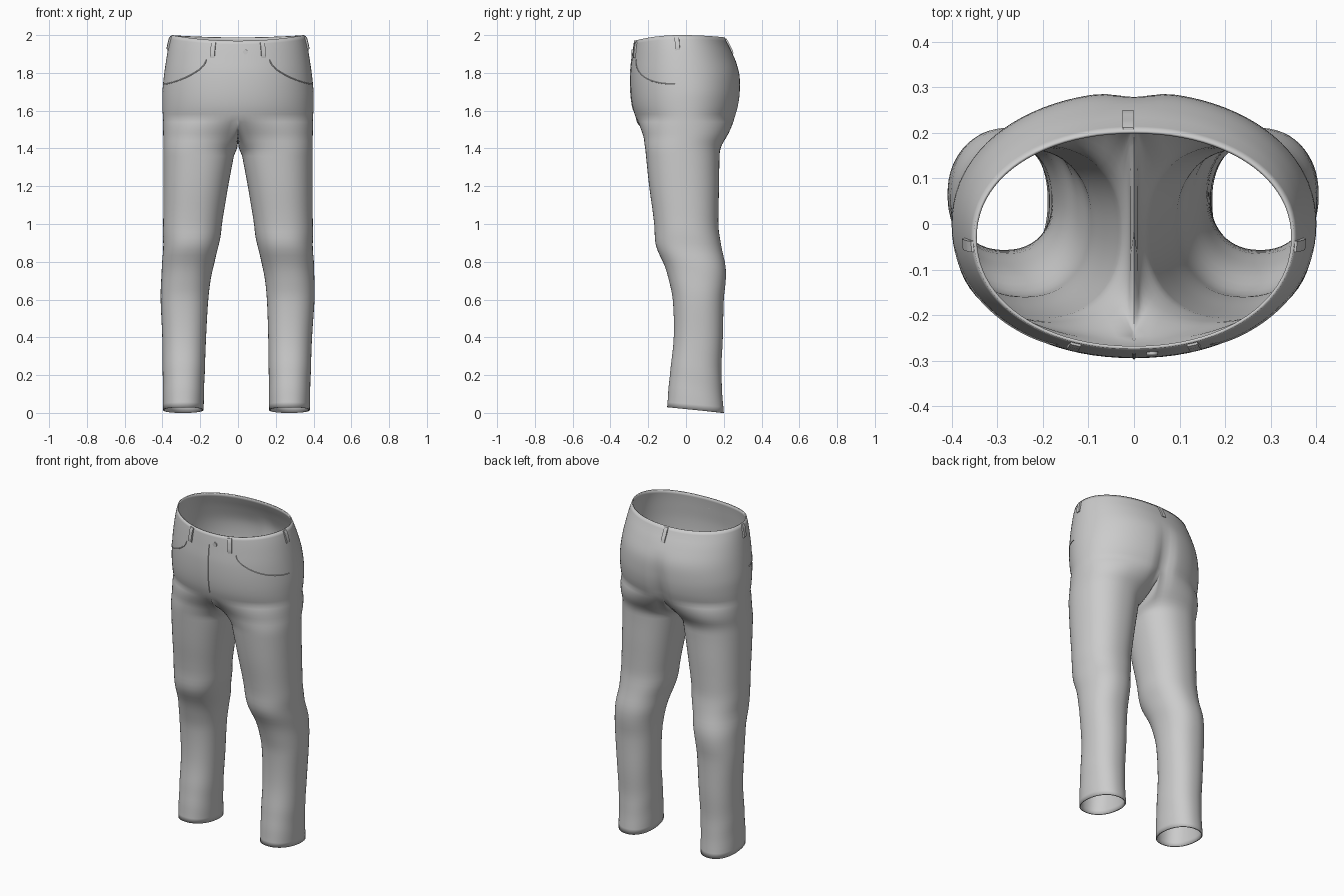
import bpy, bmesh, math
from mathutils import Vector

if "Cube" in bpy.data.objects:
    bpy.data.objects.remove(bpy.data.objects["Cube"])

cloth = bpy.data.materials.new("grey_cloth")
cloth.use_nodes = True
GREY = (0.6, 0.6, 0.6, 1)
cloth.diffuse_color = GREY
cloth.node_tree.nodes["Principled BSDF"].inputs["Base Color"].default_value = GREY

# Hip sections: height, half width, front y, back y
HIPS = [(1.50, .395, -.245, .245), (1.56, .397, -.265, .262), (1.62, .40, -.283, .28),
        (1.70, .40, -.293, .29), (1.80, .39, -.294, .285), (1.90, .375, -.286, .25),
        (1.96, .363, -.28, .222), (2.0, .352, -.275, .205)]
# Leg sections: height, inner x, outer x, front y, back y
LEGS = [(0, .165, .38, -.10, .20), (.2, .163, .385, -.085, .187), (.4, .16, .392, -.065, .195),
        (.6, .153, .405, -.07, .20), (.7, .143, .405, -.09, .21), (.8, .125, .40, -.122, .207),
        (.9, .098, .397, -.163, .182), (1.0, .085, .396, -.168, .172), (1.2, .052, .395, -.195, .175),
        (1.36, .022, .395, -.212, .178), (1.42, .012, .395, -.217, .185),
        (1.47, .005, .395, -.22, .21), (1.56, 0, .397, -.25, .255)]
CROTCH, OUT, INN = 1.56, 45, 13


def smooth_lookup(table, z):
    """Cubic interpolation of a section table."""
    z = min(max(z, table[0][0]), table[-1][0])
    i = next(k for k in range(len(table) - 1) if z <= table[k + 1][0])
    a, b = table[i], table[i + 1]
    p, n = table[max(i - 1, 0)], table[min(i + 2, len(table) - 1)]
    h = b[0] - a[0]
    t = (z - a[0]) / h
    res = []
    for c in range(1, len(a)):
        m0 = (b[c] - p[c]) / (b[0] - p[0]) * h
        m1 = (n[c] - a[c]) / (n[0] - a[0]) * h
        res.append((2*t**3 - 3*t*t + 1)*a[c] + (t**3 - 2*t*t + t)*m0
                   + (3*t*t - 2*t**3)*b[c] + (t**3 - t*t)*m1)
    return res


def spow(v, e):
    return math.copysign(abs(v) ** e, v)


def hip_point(th, z):
    """Point on the left half of the hips; th runs from front to back."""
    w, f, b = smooth_lookup(HIPS, z)
    y0 = -.03 * max(0, (z - 1.7) / .3)
    c, s = max(math.cos(th), 0), math.sin(th)
    x = w * spow(c, .95)
    y = y0 + ((b - y0) if s > 0 else (y0 - f)) * spow(s, .95)
    if s > 0:  # cleft between the seat halves
        y -= .03 * math.exp(-(x / .045) ** 2) * min(1, max(0, (1.86 - z) / .26))
    rim = max(0, (z - 1.8) / .2)
    return Vector((x, y, z - rim * s * s * (.03 if s < 0 else .012)))


def angle_at(x, z):
    """Front angle on the hips for a given x."""
    return -math.acos(min(1, x / smooth_lookup(HIPS, z)[0]) ** (1 / .95))


def leg_ring(z):
    """Closed ring; blends from the hip outline with crotch curve into a leg."""
    xi, xo, f, b = smooth_lookup(LEGS, z)
    cx, cy, rx, ry = (xi + xo) / 2, (f + b) / 2, (xo - xi) / 2, (b - f) / 2
    top = max(0, (z - 1.38) / .18) ** 1.4
    dip = .11 * max(0, (z - 1.36) / .2)
    ends = [hip_point(a * math.pi / 2, CROTCH) for a in (1, -1)]
    ring = []
    for i in range(OUT + INN):
        if i < OUT:
            k = i / (OUT - 1)
            ang = math.radians(-135 + 270 * k)
            target = hip_point((k - .5) * math.pi, CROTCH)
            drop = 0
        else:
            k = (i - OUT + 1) / (INN + 1)
            ang = math.radians(135 + 90 * k)
            target = ends[0].lerp(ends[1], .5 - .5 * math.cos(math.pi * k))
            drop = dip * math.sin(math.pi * k)
        # soft folds around the knee and ankle
        fold = 1 + .014 * math.sin(z * 34 + 2 * math.sin(ang)) * (
            math.exp(-((z - .85) / .13) ** 2) + .5 * math.exp(-((z - .15) / .12) ** 2))
        p = Vector((cx + rx * spow(math.cos(ang), .9) * fold,
                    cy + ry * spow(math.sin(ang), .9) * fold, z))
        p = p.lerp(target, top)
        p.z = z - drop
        if z < .3:  # hem is lower at the back
            p.z += (1 - z / .3) * .03 * (.2 - p.y) / .3
        ring.append(p)
    return ring


def finish(obj, angle=40):
    obj.data.materials.clear()
    obj.data.materials.append(cloth)
    bpy.ops.object.select_all(action='DESELECT')
    obj.select_set(True)
    bpy.context.view_layer.objects.active = obj
    bpy.ops.object.shade_smooth_by_angle(angle=math.radians(angle))


def mesh_object(name, bm):
    bmesh.ops.recalc_face_normals(bm, faces=bm.faces)
    me = bpy.data.meshes.new(name)
    bm.to_mesh(me)
    bm.free()
    obj = bpy.data.objects.new(name, me)
    bpy.context.collection.objects.link(obj)
    return obj


# Trousers: hips and two legs as one shell
bm = bmesh.new()
hip_z = [2 - (2 - CROTCH) * i / 20 for i in range(20)]
leg_z = [CROTCH - .02 * i for i in range(11)] + [1.36 * (1 - i / 44) for i in range(1, 45)]
for side in (1, -1):
    def place(p):
        shift = .018 * max(0, 1 - p.z / .8) if side < 0 else 0
        return bm.verts.new((side * p.x - shift, p.y, p.z))
    rows = [[place(hip_point((i / (OUT - 1) - .5) * math.pi, z)) for i in range(OUT)] for z in hip_z]
    rows += [[place(p) for p in leg_ring(z)] for z in leg_z]
    for a, b in zip(rows, rows[1:]):
        n = len(a)
        for i in range(n if n > OUT else n - 1):
            j = (i + 1) % n
            bm.faces.new((a[i], a[j], b[j], b[i]))
bmesh.ops.remove_doubles(bm, verts=bm.verts, dist=.0005)
trousers = mesh_object("trousers", bm)
finish(trousers, 60)
shell = trousers.modifiers.new("cloth_thickness", 'SOLIDIFY')
shell.thickness = .007
shell.offset = -1


# Belt loops: curved straps following the hips
def belt_loop(name, th, z0, z1, side):
    bm = bmesh.new()
    rows = []
    for k in range(7):
        p = hip_point(th, z0 + (z1 - z0) * k / 6)
        z = z0 + (z1 - z0) * k / 6
        along = (hip_point(th + .02, z) - hip_point(th - .02, z)).normalized()
        out = along.cross(Vector((0, 0, 1))).normalized()
        lift = .005 if k in (0, 6) else .009
        quad = [p + along * w + out * o for w, o in
                ((-.012, -.002), (.012, -.002), (.012, lift), (-.012, lift))]
        rows.append([bm.verts.new((side * q.x, q.y, q.z)) for q in quad])
    for a, b in zip(rows, rows[1:]):
        for i in range(4):
            bm.faces.new((a[i], a[(i + 1) % 4], b[(i + 1) % 4], b[i]))
    bm.faces.new(rows[0])
    bm.faces.new(rows[-1])
    finish(mesh_object(name, bm), 30)


# Seams: fine cords half sunk in the cloth
def seam(name, points, radius=.003):
    cu = bpy.data.curves.new(name, 'CURVE')
    cu.dimensions = '3D'
    cu.bevel_depth = radius
    cu.bevel_resolution = 1
    sp = cu.splines.new('POLY')
    sp.points.add(len(points) - 1)
    for v, p in zip(sp.points, points):
        v.co = (*p, 1)
    obj = bpy.data.objects.new(name, cu)
    bpy.context.collection.objects.link(obj)
    bpy.ops.object.select_all(action='DESELECT')
    obj.select_set(True)
    bpy.context.view_layer.objects.active = obj
    bpy.ops.object.convert(target='MESH')
    finish(bpy.context.object)


for side, word in ((1, "left"), (-1, "right")):
    belt_loop(word + "_front_belt_loop", angle_at(.133, 1.93), 1.89, 1.99, side)
    belt_loop(word + "_side_belt_loop", -.07, 1.92, 1.995, side)
    # Pocket mouth: quarter-round sweep from the waist to the side
    a0, a1 = angle_at(.17, 1.87), -.17
    pts = []
    for k in range(25):
        t = k / 24 * math.pi / 2
        q = hip_point(a0 + (a1 - a0) * (1 - math.cos(t)), 1.88 - .14 * math.sin(t))
        pts.append((side * q.x, q.y, q.z))
    seam(word + "_pocket_edge", pts)
belt_loop("back_belt_loop", math.pi / 2 - .03, 1.91, 1.995, -1)
seam("fly_seam", [hip_point(-math.pi / 2, 1.6 + .32 * k / 12) for k in range(13)])

# Waist button
p = hip_point(angle_at(.04, 1.93), 1.93)
bpy.ops.mesh.primitive_cylinder_add(vertices=20, radius=.013, depth=.012,
                                    location=p, rotation=(math.pi / 2, 0, 0))
bpy.context.object.name = "waist_button"
finish(bpy.context.object)
